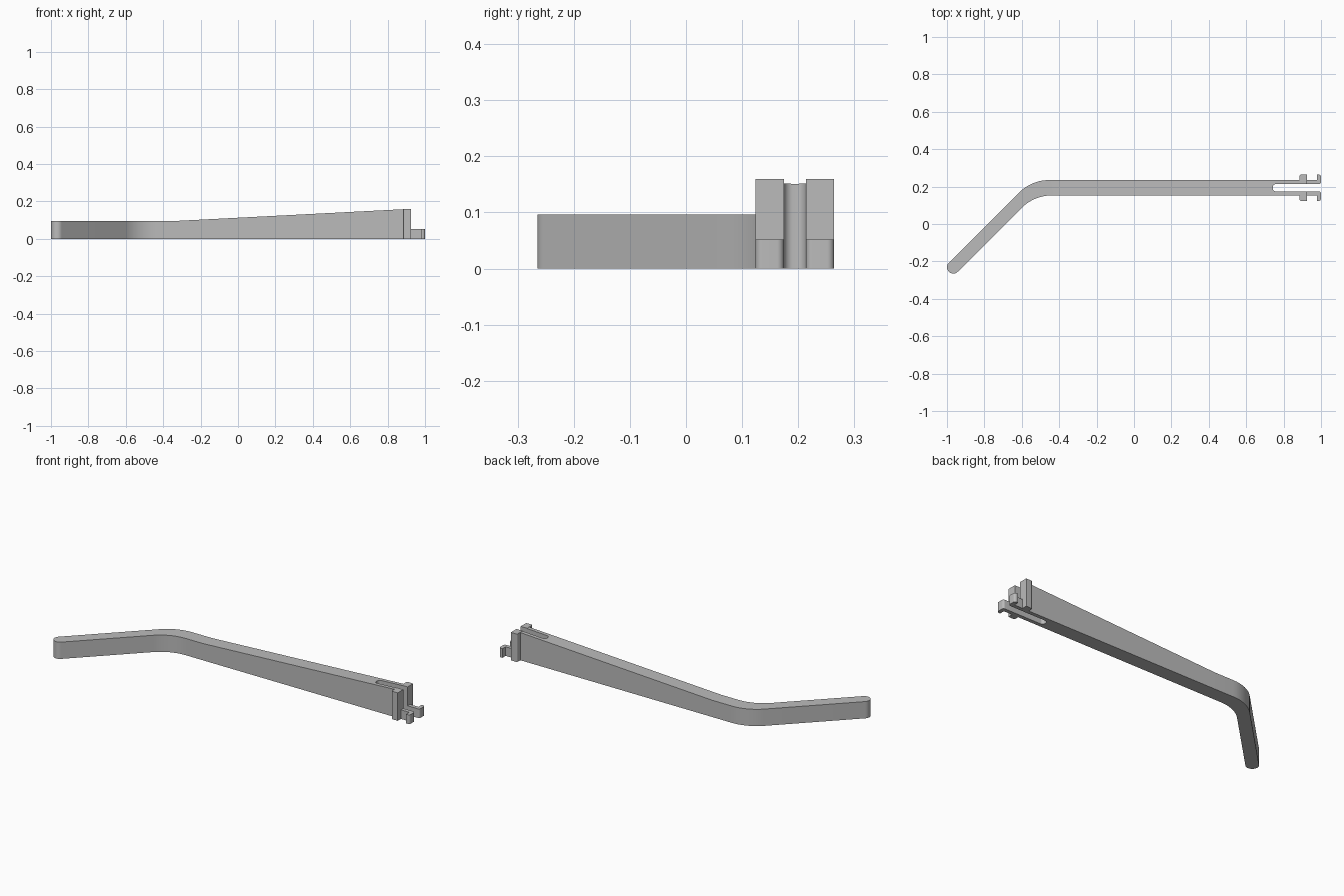
import bpy, bmesh, math
from mathutils import Vector

cube = bpy.data.objects.get("Cube")
if cube:
    bpy.data.objects.remove(cube)

grey = bpy.data.materials.new("plain grey")
grey.use_nodes = True
COLOUR = (0.5, 0.5, 0.5, 1)
grey.diffuse_color = COLOUR
grey.node_tree.nodes["Principled BSDF"].inputs["Base Color"].default_value = COLOUR

MID = 0.194          # y of the arm's long axis
ARM = 0.041          # half width of the arm
SLOT = 0.0195        # half width of the slot
LIP = 0.07           # half width across flanges and hooks


def fillet(corners, steps=10):
    """Round each (x, y, radius) corner of a closed outline."""
    out = []
    for i, (x, y, r) in enumerate(corners):
        p = Vector((x, y))
        a = (Vector(corners[i - 1][:2]) - p).normalized()
        b = (Vector(corners[(i + 1) % len(corners)][:2]) - p).normalized()
        if r == 0:
            out.append(p)
            continue
        half = a.angle(b) / 2
        centre = p + (a + b).normalized() * (r / math.sin(half))
        start = p + a * (r / math.tan(half)) - centre
        end = p + b * (r / math.tan(half)) - centre
        sweep = math.pi - 2 * half
        for k in range(steps + 1):
            t = k / steps
            out.append(centre + (start * math.sin((1 - t) * sweep)
                                 + end * math.sin(t * sweep)) / math.sin(sweep))
    return out


def extrude(name, corners, height, slope=None):
    """Extrude a rounded outline upward; slope gives the top height by x."""
    bm = bmesh.new()
    face = bm.faces.new([bm.verts.new((p.x, p.y, 0)) for p in fillet(corners)])
    top = bmesh.ops.extrude_face_region(bm, geom=[face])["geom"]
    for v in top:
        if isinstance(v, bmesh.types.BMVert):
            v.co.z = height
    bmesh.ops.remove_doubles(bm, verts=bm.verts, dist=0.0002)
    if slope:
        bmesh.ops.bisect_plane(bm, geom=bm.verts[:] + bm.edges[:] + bm.faces[:],
                               plane_co=(-0.33, 0, 0), plane_no=(1, 0, 0))
        for v in bm.verts:
            if v.co.z > height / 2:
                v.co.z = slope(v.co.x)
    bmesh.ops.recalc_face_normals(bm, faces=bm.faces)
    mesh = bpy.data.meshes.new(name)
    bm.to_mesh(mesh)
    bm.free()
    mesh.materials.append(grey)
    obj = bpy.data.objects.new(name, mesh)
    bpy.context.collection.objects.link(obj)
    bpy.ops.object.select_all(action='DESELECT')
    obj.select_set(True)
    bpy.context.view_layer.objects.active = obj
    bpy.ops.object.shade_smooth_by_angle(angle=math.radians(30))
    return obj


# Bent arm with rounded tail, tapered top and open slot at the hinge end
extrude("temple_arm", [
    (-1.014, -0.231, 0.0338), (-0.966, -0.279, 0.0338),
    (-0.534, MID - ARM, 0.23), (0.885, MID - ARM, 0),
    (0.885, MID - SLOT, 0), (0.742, MID - SLOT, 0.016),
    (0.742, MID + SLOT, 0.016), (0.885, MID + SLOT, 0),
    (0.885, MID + ARM, 0), (-0.548, MID + ARM, 0.23),
], 0.096, lambda x: 0.096 + max(0, x + 0.33) * 0.0515)

# Paired flanges and snap hooks on either side of the slot
for side, s in (("right", -1), ("left", 1)):
    def place(pts):
        return [(x, MID + s * y, r) for x, y, r in pts]
    extrude(side + "_flange", place([
        (0.885, SLOT, 0), (0.925, SLOT, 0),
        (0.925, LIP, 0), (0.885, LIP, 0.008)]), 0.16)
    extrude(side + "_snap_hook", place([
        (0.925, SLOT, 0), (1.0, SLOT, 0.012), (1.0, LIP, 0.012),
        (0.978, LIP, 0), (0.978, ARM, 0), (0.925, ARM, 0)]), 0.052)
